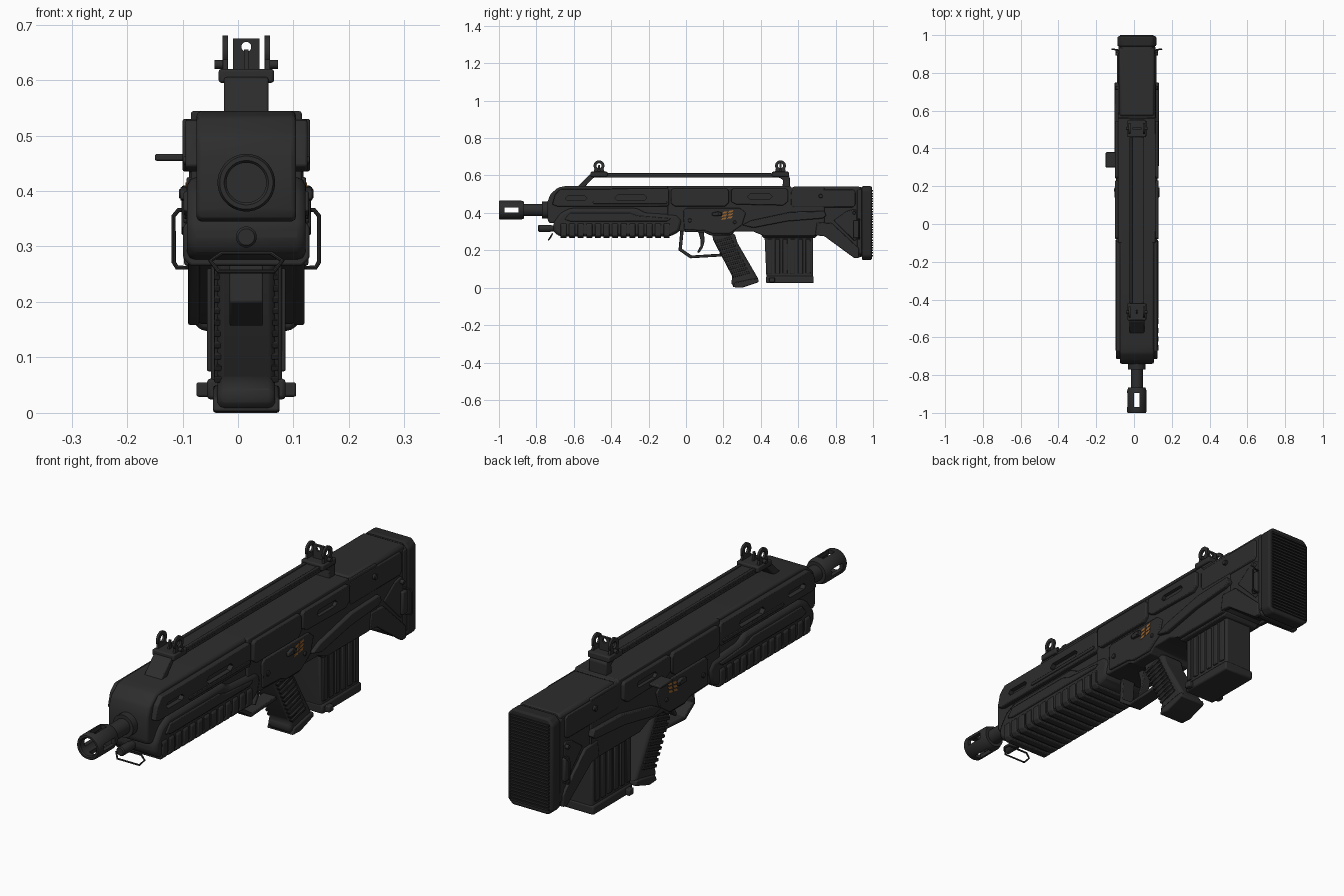
import bpy, bmesh, math
from mathutils import Vector, Matrix

CX = 0.015  # weapon centreline; everything below is measured from it


def material(name, rgb):
    m = bpy.data.materials.new(name)
    m.diffuse_color = (*rgb, 1)
    return m


BLACK = material("matte_black", (0.026, 0.026, 0.026))
DARK = material("dark_rubber", (0.020, 0.020, 0.020))
ORANGE = material("orange_paint", (0.33, 0.13, 0.03))


def finish(name, bm, mat, bevel=0, seg=2):
    bmesh.ops.recalc_face_normals(bm, faces=bm.faces)
    bmesh.ops.translate(bm, verts=bm.verts, vec=(CX, 0, 0))
    me = bpy.data.meshes.new(name)
    bm.to_mesh(me)
    bm.free()
    me.materials.append(mat)
    ob = bpy.data.objects.new(name, me)
    bpy.context.collection.objects.link(ob)
    if bevel:
        b = ob.modifiers.new("bevel", "BEVEL")
        b.width, b.segments, b.limit_method = bevel, seg, "ANGLE"
        b.angle_limit = math.radians(25)
    return ob


def prism(name, pts, a0, a1, bevel=0.004, mat=BLACK, axis="x", seg=2):
    """Extrude a profile: (y, z) points along x, or (x, z) points along y."""
    bm = bmesh.new()
    co = [(a0, p, q) if axis == "x" else (p, a0, q) for p, q in pts]
    f = bm.faces.new([bm.verts.new(c) for c in co])
    r = bmesh.ops.extrude_face_region(bm, geom=[f])
    d = Vector((a1 - a0, 0, 0) if axis == "x" else (0, a1 - a0, 0))
    bmesh.ops.translate(bm, verts=[v for v in r["geom"] if isinstance(v, bmesh.types.BMVert)], vec=d)
    return finish(name, bm, mat, bevel, seg)


def octagon(p0, p1, q0, q1, c):
    return [(p0 + c, q0), (p1 - c, q0), (p1, q0 + c), (p1, q1 - c),
            (p1 - c, q1), (p0 + c, q1), (p0, q1 - c), (p0, q0 + c)]


def box(name, x, y, z, bevel=0.003, mat=BLACK):
    return prism(name, [(y[0], z[0]), (y[1], z[0]), (y[1], z[1]), (y[0], z[1])], x[0], x[1], bevel, mat)


def sides(name, pts, x0, x1, bevel=0.004, mat=BLACK):
    return [prism(f"{name}_{n}", pts, s * x0, s * x1, bevel, mat) for s, n in ((-1, "left"), (1, "right"))]


def lathe(name, prof, origin, axis="y", n=32, mat=BLACK, closed=False):
    """Spin (distance along axis, radius) points around an axis."""
    bm = bmesh.new()
    rings = []
    for t, r in prof:
        ring = []
        for i in range(n):
            a = math.tau * (i + 0.5) / n
            u, v = r * math.cos(a), r * math.sin(a)
            ring.append(bm.verts.new(Vector((u, t, v) if axis == "y" else (t, u, v)) + Vector(origin)))
        rings.append(ring)
    for A, B in zip(rings, rings[1:] + rings[:1] if closed else rings[1:]):
        for i in range(n):
            bm.faces.new((A[i], A[(i + 1) % n], B[(i + 1) % n], B[i]))
    if not closed:
        bm.faces.new(rings[0])
        bm.faces.new(rings[-1])
    return finish(name, bm, mat)


def wire(name, pts, radius, cyclic=True):
    cu = bpy.data.curves.new(name, "CURVE")
    cu.dimensions, cu.bevel_depth, cu.bevel_resolution = "3D", radius, 2
    cu.use_fill_caps = True
    sp = cu.splines.new("POLY")
    sp.points.add(len(pts) - 1)
    for p, c in zip(sp.points, pts):
        p.co = (c[0] + CX, c[1], c[2], 1)
    sp.use_cyclic_u = cyclic
    cu.materials.append(BLACK)
    tmp = bpy.data.objects.new("tmp", cu)
    bpy.context.collection.objects.link(tmp)
    me = bpy.data.meshes.new_from_object(tmp.evaluated_get(bpy.context.evaluated_depsgraph_get()))
    bpy.data.objects.remove(tmp)
    bpy.context.collection.objects.link(bpy.data.objects.new(name, me))


def cut(obs, cutter):
    cutter.hide_render = True
    cutter.hide_set(True)
    cutter.display_type = "WIRE"
    for ob in obs:
        m = ob.modifiers.new("cut", "BOOLEAN")
        m.object, m.operation, m.solver = cutter, "DIFFERENCE", "EXACT"


# --- Barrel and slotted flash hider
lathe("barrel", [(-0.88, 0.032), (-0.77, 0.032), (-0.77, 0.046), (-0.72, 0.046)], (0, 0, 0.415))
hider = lathe("flash_hider", [(-0.995, 0.036), (-1, 0.04), (-1, 0.048), (-0.993, 0.052), (-0.885, 0.052), (-0.865, 0.045),
                              (-0.865, 0.02), (-0.88, 0.02), (-0.88, 0.036)], (0, 0, 0.415), closed=True)
cut([hider], box("slot_cutter_side", (-0.08, 0.08), (-0.97, -0.895), (0.401, 0.429), 0))
cut([hider], box("slot_cutter_top", (-0.014, 0.014), (-0.97, -0.895), (0.33, 0.50), 0))
lathe("front_lug", [(-0.79, 0.015), (-0.785, 0.019), (-0.73, 0.019), (-0.70, 0.014)], (0, 0, 0.317), n=16)
wire("front_sling_loop", [(-0.045, -0.715, 0.288), (-0.065, -0.722, 0.274), (-0.05, -0.735, 0.255),
                          (0.05, -0.735, 0.255), (0.065, -0.722, 0.274), (0.045, -0.715, 0.288)], 0.004)

# --- Main housing: front block, receiver, stock
prism("front_housing", [(-0.73, 0.345), (-0.74, 0.36), (-0.74, 0.46), (-0.725, 0.50), (-0.685, 0.535), (-0.64, 0.544),
                        (0.0, 0.544), (0.0, 0.34)], -0.09, 0.09, 0.012)
prism("receiver", [(-0.10, 0.544), (0.56, 0.544), (0.56, 0.535), (0.74, 0.535), (0.74, 0.30), (0.69, 0.275), (0.42, 0.275),
                   (0.36, 0.30), (0.26, 0.30), (0.24, 0.28), (0.13, 0.28), (0.10, 0.295), (-0.03, 0.30), (-0.10, 0.34)],
      -0.10, 0.10, 0.012)
prism("stock", [(0.57, 0.541), (0.935, 0.541), (0.935, 0.16), (0.90, 0.162), (0.73, 0.285), (0.57, 0.32)], -0.094, 0.094, 0.012)
sides("stock_rear_plate", [(0.79, 0.36), (0.90, 0.25), (0.915, 0.26), (0.915, 0.41), (0.90, 0.42), (0.86, 0.41)], 0.09, 0.099)
sides("stock_strut", [(0.69, 0.28), (0.74, 0.275), (0.90, 0.158), (0.925, 0.16), (0.925, 0.21), (0.78, 0.345), (0.70, 0.35)], 0.085, 0.105)
sides("stock_upper_panel", octagon(0.56, 0.905, 0.43, 0.525, 0.012), 0.09, 0.101)

# --- Ribbed butt pad
prism("butt_plate", octagon(-0.098, 0.098, 0.165, 0.538, 0.02), 0.915, 0.94, 0.003, axis="y")
prism("butt_pad", octagon(-0.103, 0.103, 0.148, 0.543, 0.022), 0.94, 0.994, 0.008, DARK, axis="y")
for i in range(26):
    z = 0.172 + i * 0.0138
    box("butt_pad_rib", (-0.088, 0.088), (0.985, 1.0), (z - 0.004, z + 0.004), 0, DARK)

# --- Handguard with ribbed underside
prism("lower_handguard", [(-0.71, 0.30), (-0.68, 0.275), (-0.08, 0.275), (-0.035, 0.30), (-0.02, 0.36), (-0.05, 0.39),
                          (-0.22, 0.40), (-0.26, 0.425), (-0.62, 0.425), (-0.67, 0.40), (-0.71, 0.345)], -0.107, 0.107, 0.016)
for i in range(13):
    y = -0.655 + i * 0.046
    prism("handguard_rib", octagon(-0.114, 0.114, 0.265, 0.35, 0.014), y - 0.016, y + 0.016, 0.004, axis="y")
sides("handguard_side_strip", [(-0.65, 0.365), (-0.62, 0.355), (-0.10, 0.355), (-0.08, 0.37), (-0.26, 0.385), (-0.30, 0.40), (-0.62, 0.40)], 0.10, 0.113)
upper = sides("upper_handguard_panel", [(-0.715, 0.445), (-0.69, 0.435), (-0.10, 0.435), (-0.09, 0.445), (-0.09, 0.52), (-0.10, 0.53),
                                        (-0.67, 0.528), (-0.70, 0.50)], 0.085, 0.110)
cut(upper, prism("vent_cutter_front", octagon(-0.645, -0.53, 0.465, 0.49, 0.012), -0.15, 0.15, 0))
cut(upper, prism("vent_cutter_rear", octagon(-0.38, -0.21, 0.465, 0.495, 0.014), -0.15, 0.15, 0))
sides("handguard_bar", octagon(-0.50, -0.10, 0.448, 0.462, 0.005), 0.10, 0.114, 0.002)

# --- Receiver side panels
sides("front_receiver_panel", [(-0.08, 0.45), (-0.06, 0.435), (0.21, 0.435), (0.23, 0.455), (0.23, 0.515), (0.22, 0.53),
                               (-0.07, 0.53), (-0.08, 0.52)], 0.09, 0.115)
rear = sides("rear_receiver_panel", [(0.24, 0.46), (0.27, 0.445), (0.52, 0.44), (0.545, 0.46), (0.545, 0.52), (0.535, 0.53),
                                     (0.25, 0.53), (0.24, 0.52)], 0.09, 0.115)
cut(rear, prism("ejection_slot_cutter", octagon(0.33, 0.46, 0.474, 0.50, 0.012), -0.15, 0.15, 0))
sides("lower_receiver_panel", [(-0.01, 0.31), (0.10, 0.305), (0.14, 0.29), (0.235, 0.29), (0.30, 0.335), (0.32, 0.40), (0.29, 0.425),
                               (0.0, 0.425), (-0.015, 0.41)], 0.09, 0.108)
sides("receiver_ridge", [(0.30, 0.335), (0.36, 0.32), (0.54, 0.355), (0.73, 0.37), (0.75, 0.385), (0.74, 0.41), (0.56, 0.405), (0.35, 0.36)],
      0.09, 0.117)
for i, (y, z, r) in enumerate([(0.18, 0.395, 0.010), (0.02, 0.36, 0.011), (0.26, 0.35, 0.009), (0.72, 0.49, 0.011), (0.90, 0.40, 0.009)]):
    x = 0.121 if i == 0 else 0.113
    lathe("cross_pin", [(-x, r * 0.8), (-x + 0.003, r), (x - 0.003, r), (x, r * 0.8)], (0, y, z), "x", 12)
prism("selector_lever", [(0.14, 0.385), (0.19, 0.382), (0.195, 0.40), (0.17, 0.408), (0.14, 0.40)], -0.119, 0.119, 0.003)
# painted orange hazard dashes
for i in range(2):
    for j in range(3):
        y, z = 0.188 + i * 0.032 + j * 0.002, 0.362 + j * 0.016 + i * 0.006
        sides("orange_dash", [(y, z), (y + 0.024, z + 0.004), (y + 0.03, z + 0.015), (y + 0.006, z + 0.011)], 0.10, 0.1095, 0, ORANGE)

# --- Charging handle (left side only)
box("charging_handle", (-0.165, -0.10), (0.30, 0.38), (0.454, 0.467), 0.004)

# --- Grip, trigger, trigger guard
prism("grip", [(0.14, 0.29), (0.26, 0.29), (0.275, 0.24), (0.385, 0.05), (0.39, 0.035), (0.28, 0.0), (0.25, 0.008), (0.24, 0.03), (0.25, 0.055),
               (0.145, 0.255)], -0.052, 0.052, 0.012)
prism("grip_cap", [(0.25, 0.003), (0.30, 0.0), (0.39, 0.03), (0.385, 0.05), (0.345, 0.045), (0.262, 0.028)], -0.06, 0.06, 0.005)
for i in range(10):
    y, z = 0.158 + i * 0.0105, 0.25 - i * 0.0205
    prism("grip_rib", [(y - 0.006, z), (y, z - 0.011), (y + 0.088, z + 0.012), (y + 0.082, z + 0.023)], -0.058, 0.058, 0.002, DARK)
prism("trigger", [(0.065, 0.30), (0.095, 0.30), (0.10, 0.25), (0.09, 0.215), (0.07, 0.185), (0.06, 0.19), (0.078, 0.225), (0.078, 0.255)],
      -0.018, 0.018, 0.003)
prism("trigger_guard", [(-0.03, 0.31), (-0.04, 0.20), (0.022, 0.157), (0.19, 0.167), (0.185, 0.182), (0.03, 0.172), (-0.022, 0.208), (-0.012, 0.31)],
      -0.03, 0.03, 0.003)

# --- Magazine
prism("magazine_well", octagon(0.405, 0.70, 0.265, 0.31, 0.012), -0.085, 0.085, 0.004)
prism("magazine", [(0.42, 0.28), (0.43, 0.05), (0.445, 0.027), (0.665, 0.025), (0.68, 0.045), (0.68, 0.28)], -0.064, 0.064, 0.008)
for i in range(6):
    y = 0.448 + i * 0.041
    box("magazine_rib", (-0.071, 0.071), (y - 0.013, y + 0.013), (0.075, 0.26))
box("magazine_floor", (-0.071, 0.071), (0.428, 0.683), (0.024, 0.062), 0.007)
box("magazine_catch", (-0.09, 0.09), (0.445, 0.475), (0.029, 0.055), 0.004)

# --- Top rail
box("top_rail", (-0.037, 0.037), (-0.50, 0.545), (0.588, 0.608))
for s in (-1, 1):
    box("top_rail_edge", (s * 0.024, s * 0.038), (-0.42, 0.46), (0.60, 0.612), 0.002)
prism("rail_front_leg", [(-0.585, 0.535), (-0.515, 0.605), (-0.45, 0.606), (-0.45, 0.59), (-0.495, 0.588), (-0.545, 0.535)], -0.04, 0.04)
prism("rail_rear_leg", [(0.515, 0.535), (0.555, 0.535), (0.555, 0.59), (0.54, 0.607), (0.47, 0.606), (0.47, 0.588), (0.50, 0.588), (0.52, 0.575)], -0.04, 0.04)

# --- Front and rear sights with ringed ears
for label, y in (("front", -0.465), ("rear", 0.505)):
    box(f"{label}_sight_base", (-0.05, 0.05), (y - 0.045, y + 0.045), (0.595, 0.62), 0.005)
    for s in (-1, 1):
        lathe(f"{label}_sight_ear", [(-0.005, 0.014), (-0.005, 0.029), (0.005, 0.029), (0.005, 0.014)], (s * 0.038, y, 0.652), "x", 20, closed=True)
        prism(f"{label}_sight_ear_foot", [(y - 0.03, 0.615), (y + 0.03, 0.615), (y + 0.024, 0.638), (y - 0.024, 0.638)],
              s * 0.033, s * 0.043, 0.001)
        lathe(f"{label}_sight_knob", [(-0.007, 0.008), (0.007, 0.008)], (s * 0.05, y, 0.628), "x", 12)
prism("front_sight_post", [(-0.475, 0.615), (-0.455, 0.615), (-0.461, 0.655), (-0.469, 0.655)], -0.004, 0.004, 0)
leaf = box("rear_sight_leaf", (-0.024, 0.024), (0.50, 0.51), (0.615, 0.675), 0)
cut([leaf], lathe("peep_cutter", [(0.48, 0.009), (0.53, 0.009)], (0, 0, 0.66), n=16))

# --- Rear sling loops on both sides
for s, n in ((-1, "left"), (1, "right")):
    wire(f"rear_sling_loop_{n}", [(s * 0.095, 0.92, 0.262), (s * 0.125, 0.925, 0.262), (s * 0.131, 0.925, 0.272), (s * 0.131, 0.925, 0.355),
                                  (s * 0.122, 0.925, 0.366), (s * 0.095, 0.92, 0.366)], 0.004)
    box(f"rear_sling_mount_{n}", (s * 0.09, s * 0.112), (0.895, 0.925), (0.265, 0.36), 0.005)

# --- Smooth shading with sharp edges kept
for ob in bpy.context.view_layer.objects:
    ob.select_set(ob.type == "MESH" and not ob.hide_render)
    if ob.select_get():
        bpy.context.view_layer.objects.active = ob
bpy.ops.object.shade_smooth_by_angle(angle=math.radians(35))
